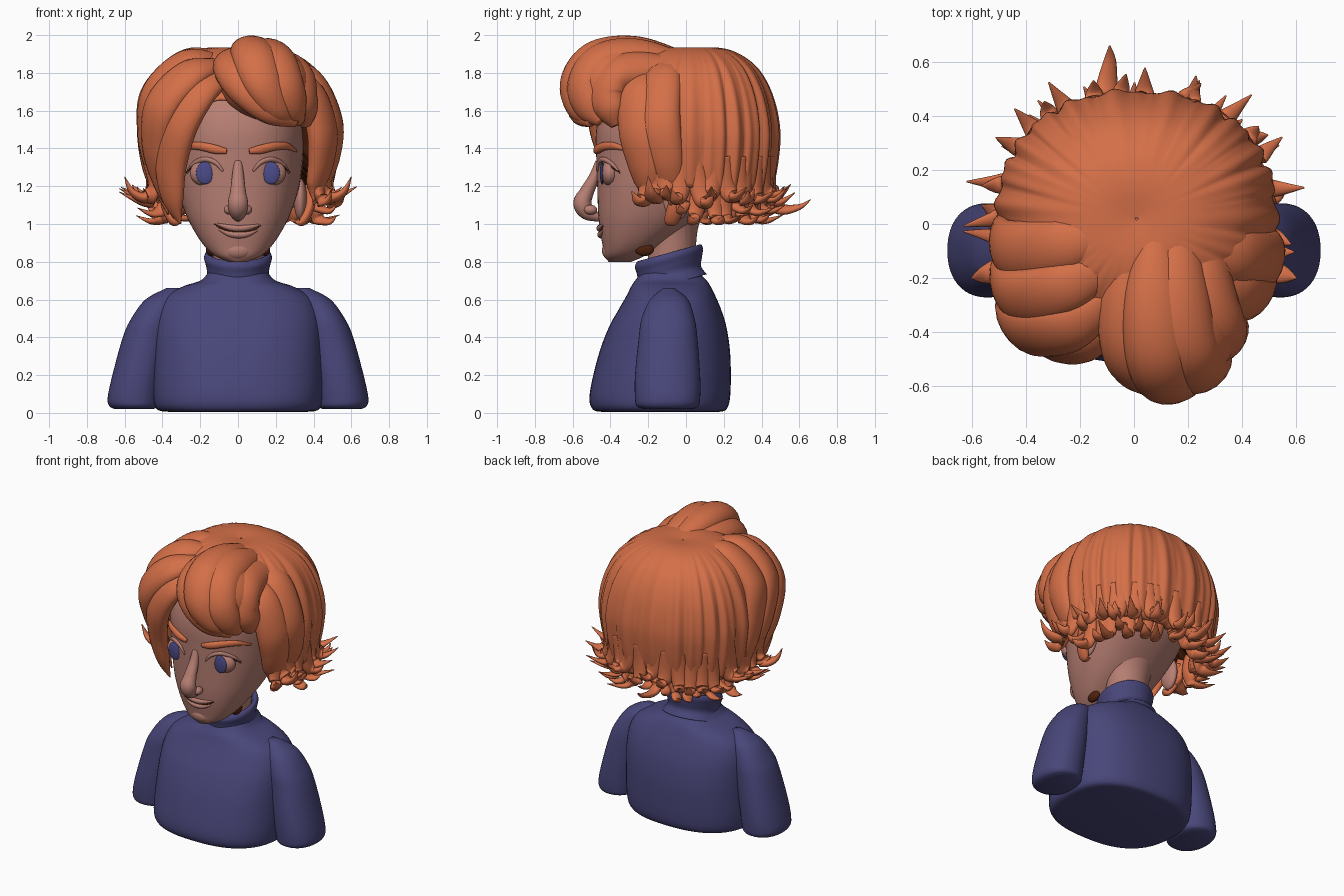
import bpy, bmesh, math, random
from mathutils import Vector

random.seed(4)


def material(name, r, g, b):
    m = bpy.data.materials.new(name)
    m.diffuse_color = (r, g, b, 1)
    return m


SKIN = material("skin", 0.47, 0.21, 0.17)
HAIR = material("orange hair", 0.66, 0.16, 0.065)
KNIT = material("blue knit", 0.065, 0.061, 0.19)
IRIS = material("blue iris", 0.07, 0.07, 0.25)
BROWN = material("dark brown", 0.08, 0.015, 0.004)


def spline(pts, n=6):
    """Catmull-Rom points through any tuples."""
    out = []
    for i in range(len(pts) - 1):
        a, b, c, d = pts[max(i - 1, 0)], pts[i], pts[i + 1], pts[min(i + 2, len(pts) - 1)]
        for k in range(n):
            t = k / n
            out.append(tuple(0.5 * (2 * q + (r - p) * t + (2 * p - 5 * q + 4 * r - s) * t * t
                             + (3 * q - p - 3 * r + s) * t ** 3) for p, q, r, s in zip(a, b, c, d)))
    out.append(tuple(pts[-1]))
    return out


def skin_rings(name, rings, mat, caps=True):
    """Smooth closed-ring surface through a list of rings."""
    bm = bmesh.new()
    vs = [[bm.verts.new(p) for p in ring] for ring in rings]
    n = len(rings[0])
    for a, b in zip(vs, vs[1:]):
        for i in range(n):
            bm.faces.new((a[i], a[(i + 1) % n], b[(i + 1) % n], b[i]))
    if caps:
        bm.faces.new(vs[0])
        bm.faces.new(vs[-1])
    bmesh.ops.recalc_face_normals(bm, faces=bm.faces)
    me = bpy.data.meshes.new(name)
    bm.to_mesh(me)
    bm.free()
    me.materials.append(mat)
    me.shade_smooth()
    ob = bpy.data.objects.new(name, me)
    bpy.context.collection.objects.link(ob)
    return ob


def sup(v, e):
    return math.copysign(abs(v) ** (2 / e), v)


def loft(name, rows, mat, e=2.3, n=48, tilt=0.0):
    """Rows are (z, centre x, half width, front y, back y)."""
    rings = []
    for z, cx, hx, yf, yb in spline(rows):
        ring = []
        for k in range(n):
            a = math.tau * k / n
            y = (yf + yb) / 2 + (yb - yf) / 2 * sup(math.sin(a), e)
            ring.append((cx + hx * sup(math.cos(a), e), y, z + tilt * (y + 0.09)))
        rings.append(ring)
    return skin_rings(name, rings, mat)


def lock(name, pts, widths, mat=HAIR, flat=0.6, centre=(0, 0, 1.45), n=14):
    """Tapered tube along a path, flattened against the head."""
    path = [Vector(p) for p in spline(pts, 8)]
    ws = [(w,) for w in widths]
    wide = spline(ws, 16)
    rings = []
    for i, p in enumerate(path):
        t = (path[min(i + 1, len(path) - 1)] - path[max(i - 1, 0)]).normalized()
        o = p - Vector(centre)
        o = (o - t * o.dot(t)).normalized()
        s = t.cross(o)
        w = max(wide[round(i / (len(path) - 1) * (len(wide) - 1))][0], 0.003)
        rings.append([p + s * (w * math.cos(math.tau * k / n)) + o * (w * flat * math.sin(math.tau * k / n))
                      for k in range(n)])
    return skin_rings(name, rings, mat)


def ball(name, loc, size, mat):
    bpy.ops.mesh.primitive_uv_sphere_add(segments=32, ring_count=16, location=loc)
    ob = bpy.context.object
    ob.name = name
    ob.scale = size
    ob.data.materials.append(mat)
    ob.data.shade_smooth()
    return ob


# Sweater: torso, sleeves, tilted roll collar
loft("torso", [(0.005, 0, .36, -.44, .17), (0.02, 0, .43, -.495, .215), (0.1, 0, .45, -.51, .235),
               (0.3, 0, .45, -.465, .235), (0.45, 0, .445, -.41, .215), (0.55, 0, .425, -.355, .185),
               (0.62, 0, .38, -.315, .155), (0.67, 0, .29, -.29, .13), (0.70, 0, .2, -.27, .11),
               (0.74, 0, .16, -.24, .07)], KNIT, 2.5, 64)
for s in (-1, 1):
    loft("sleeve", [(0.02, s * .55, .10, -.22, .03), (0.035, s * .55, .13, -.26, .065), (0.08, s * .55, .14, -.27, .075),
                    (0.2, s * .53, .135, -.27, .075), (0.4, s * .485, .125, -.25, .06), (0.5, s * .455, .11, -.235, .045),
                    (0.6, s * .40, .09, -.19, .01), (0.66, s * .34, .04, -.12, -.06)], KNIT, 2.2)
loft("collar", [(0.68, 0, .2, -.28, .11), (0.73, 0, .165, -.255, .08), (0.78, 0, .17, -.26, .085),
                (0.82, 0, .18, -.27, .09), (0.845, 0, .17, -.26, .08), (0.84, 0, .15, -.24, .06),
                (0.78, 0, .13, -.22, .04)], KNIT, 2, 48, 0.27)

# Head and neck
HEAD = [(0.80, 0, .05, -.41, -.29), (0.83, 0, .12, -.43, -.22), (0.88, 0, .175, -.44, -.14),
        (0.96, 0, .23, -.455, -.02), (1.06, 0, .28, -.465, .1), (1.2, 0, .325, -.47, .25), (1.35, 0, .345, -.475, .33),
        (1.5, 0, .35, -.475, .36), (1.62, 0, .33, -.435, .34), (1.74, 0, .26, -.33, .28), (1.82, 0, .1, -.13, .1)]
loft("head", HEAD, SKIN, 2.3, 64)
loft("neck", [(0.72, 0, .13, -.21, .04), (0.85, 0, .13, -.2, .05), (1.0, 0, .15, -.2, .07), (1.15, 0, .2, -.2, .15)], SKIN, 2)
DENSE = spline(HEAD)


def face_y(x, z):
    _, _, hx, yf, yb = min(DENSE, key=lambda r: abs(r[0] - z))
    return (yf + yb) / 2 - (yb - yf) / 2 * max(0, 1 - abs(x / hx) ** 2.3) ** (1 / 2.3)


def on_face(pts, out=0.0):
    return [(x, face_y(x, z) - out, z) for x, z in pts]


# Facial features
lock("nose", [(0, -.46, 1.33), (0, -.485, 1.25), (0, -.525, 1.17), (0, -.548, 1.11), (0, -.52, 1.06), (0, -.45, 1.03)],
     [.022, .032, .042, .054, .045, .02], SKIN, 0.9, (0, 0, 1.1), 20)
ball("chin", (0, -.40, .86), (.075, .045, .05), SKIN)
lock("mouth_line", on_face([(-.125, 1.0), (-.07, .968), (0, .958), (.07, .964), (.12, .992)], -.001),
     [.003, .006, .007, .006, .003], BROWN, 0.8)
lock("upper_lip", on_face([(-.11, 1.0), (-.05, .982), (0, .976), (.05, .98), (.11, .995)]),
     [.006, .016, .018, .016, .006], SKIN, 0.9)
lock("lower_lip", on_face([(-.1, .972), (-.05, .949), (0, .941), (.05, .946), (.1, .966)]),
     [.006, .015, .018, .015, .006], SKIN, 0.9)
for s in (-1, 1):
    ball("nostril", (s * .047, -.505, 1.075), (.028, .035, .026), SKIN)
    y = face_y(.17, 1.27)
    ball("eyeball", (s * .17, y + .035, 1.27), (.085, .05, .07), SKIN)
    ball("iris", (s * .175, y - .008, 1.27), (.047, .012, .06), IRIS)
    lock("upper_eyelid", on_face([(s * .08, 1.28), (s * .12, 1.325), (s * .18, 1.342), (s * .24, 1.315), (s * .27, 1.27)], .004),
         [.006, .012, .014, .012, .005], SKIN, 0.8)
    lock("eyelash", on_face([(s * .225, 1.315), (s * .25, 1.295), (s * .275, 1.275)], .012), [.003, .005, .002], BROWN)
    lock("eyebrow", on_face([(s * .06, 1.385), (s * .12, 1.395), (s * .2, 1.412), (s * .26, 1.412), (s * .31, 1.385)], .008),
         [.014, .024, .022, .018, .005], HAIR, 0.7)
    ball("ear", (s * .33, -.05, 1.13), (.035, .07, .11), SKIN)
    ball("jaw_underside_patch", (s * .145, -.22, .865), (.025, .05, .035), BROWN)

# Hair cap: ridged shell radiating from the crown, cut high over the face
PROFILE = spline([(0.01, 1.925), (0.3, 1.935), (0.55, 1.905), (0.78, 1.82), (0.93, 1.68),
                  (1.0, 1.5), (0.985, 1.35), (0.93, 1.2), (0.86, 1.08)], 20)
HEM = [(0, 4.1), (50, 4.4), (62, 6.2), (80, 6.9), (110, 7.3), (180, 7.6)]


def hem(a):
    d = abs((math.degrees(a) + 180) % 360 - 180)
    for (d0, t0), (d1, t1) in zip(HEM, HEM[1:]):
        if d <= d1:
            return t0 + (t1 - t0) * (d - d0) / (d1 - d0)
    return HEM[-1][1]


def cap_point(a, scale, z):
    ry = 0.47 if math.cos(a) < 0 else 0.48
    return Vector((0.01 + 0.515 * scale * sup(math.sin(a), 2.25), 0.02 - ry * scale * sup(math.cos(a), 2.25), z))


N, M = 264, 44
rings = []
for j in range(M + 3):
    ring = []
    for k in range(N):
        a = math.tau * k / N
        u = min(j / M, 1)
        s, z = PROFILE[round(u * hem(a) * 20)]
        groove = abs(math.sin(a * 11 + 0.6 * math.sin(3 * a) + 0.7 * u)) ** 0.6
        s *= 0.965 + (0.05 * groove + 0.012 * math.sin(a * 37)) * min(1, u * 1.6)
        if j > M:
            s, z = (s * 0.86, z + 0.01) if j == M + 1 else (s * 0.6, z + 0.15)
        ring.append(cap_point(a, s, z))
    rings.append(ring)
cap = skin_rings("hair_cap", rings, HAIR, False)
cap.data.materials.append(BROWN)
for f in cap.data.polygons:
    if f.index >= (M + 1) * N:
        f.material_index = 1

# Front quiff rolling over to one side
core = ball("quiff_core", (.14, -.38, 1.75), (.25, .24, .21), HAIR)
core.rotation_euler = (0, .35, 0)
QUIFF = [[(-.01, .02, 1.85), (-.01, -.25, 1.85), (0, -.45, 1.81), (.06, -.54, 1.72), (.18, -.55, 1.61), (.31, -.5, 1.54)],
         [(.09, .02, 1.86), (.08, -.25, 1.905), (.09, -.47, 1.88), (.13, -.575, 1.76), (.21, -.56, 1.63), (.3, -.5, 1.55)],
         [(.18, .02, 1.85), (.17, -.25, 1.89), (.19, -.45, 1.86), (.24, -.535, 1.74), (.29, -.51, 1.62), (.33, -.45, 1.54)],
         [(.27, .02, 1.82), (.27, -.25, 1.82), (.29, -.38, 1.78), (.32, -.42, 1.68), (.35, -.4, 1.6), (.36, -.37, 1.52)]]
for p in QUIFF:
    lock("quiff_lock", p, [.05, .115, .125, .115, .09, .03], flat=0.75, n=20)

# Swept locks: long fringe on one side, short side locks on the other
SWEEPS = [[(-.07, -.36, 1.78), (-.2, -.43, 1.70), (-.31, -.425, 1.53), (-.355, -.37, 1.32), (-.345, -.33, 1.13), (-.305, -.31, 1.0)],
          [(-.07, -.26, 1.84), (-.24, -.38, 1.80), (-.40, -.39, 1.63), (-.435, -.32, 1.42), (-.40, -.26, 1.22), (-.34, -.24, 1.03)],
          [(-.07, -.14, 1.86), (-.26, -.24, 1.86), (-.43, -.27, 1.69), (-.465, -.2, 1.46), (-.43, -.14, 1.25), (-.37, -.12, 1.05)],
          [(-.06, -.02, 1.87), (-.26, -.08, 1.87), (-.44, -.1, 1.70), (-.475, -.06, 1.5), (-.46, -.02, 1.28), (-.42, 0, 1.12)],
          [(.25, -.2, 1.82), (.38, -.26, 1.70), (.445, -.25, 1.5), (.44, -.22, 1.33), (.41, -.2, 1.2), (.4, -.22, 1.12)],
          [(.2, -.08, 1.86), (.38, -.12, 1.77), (.48, -.14, 1.55), (.48, -.11, 1.36), (.43, -.08, 1.2), (.4, -.08, 1.1)]]
for p in SWEEPS:
    lock("swept_lock", p, [.05, .10, .115, .10, .07, .006], flat=0.6, n=18)

# Flicked tips round the hem, in an upper and a lower row


def flicks(name, count, start, stop, path, width, spread):
    for i in range(count):
        a = math.radians(start + (stop - start) * i / (count - 1) + random.uniform(-3, 3))
        reach = random.uniform(0, spread)
        drop = random.uniform(-.03, .03)
        turn = random.uniform(-.14, .14)
        pts = [cap_point(a + turn * k / 3, s + reach * (k == len(path) - 1), z + drop * (k > 1))
               for k, (s, z) in enumerate(path)]
        lock(name, pts, [width * .8, width, width * .8, width * .55, .003], flat=0.6, n=12)


flicks("upper_flick", 25, 66, 294, [(.93, 1.36), (.90, 1.22), (.94, 1.14), (1.03, 1.13), (1.08, 1.18)], .055, .17)
flicks("lower_flick", 19, 88, 272, [(.80, 1.25), (.76, 1.12), (.80, 1.06), (.92, 1.04), (.98, 1.07)], .05, .16)
lock("long_back_flick", [(-.08, .44, 1.3), (-.09, .42, 1.15), (-.1, .5, 1.08), (-.09, .6, 1.09), (-.09, .66, 1.13)],
     [.05, .055, .045, .025, .003])
for s in (-1, 1):
    lock("side_flick", [(s * .47, -.16, 1.32), (s * .44, -.16, 1.2), (s * .49, -.17, 1.14), (s * .56, -.19, 1.17), (s * .6, -.2, 1.25)],
         [.05, .055, .05, .03, .003])
    lock("ear_curl", [(s * .37, -.02, 1.2), (s * .38, -.05, 1.1), (s * .34, -.08, 1.01), (s * .3, -.07, 1.02)],
         [.04, .045, .035, .004])
